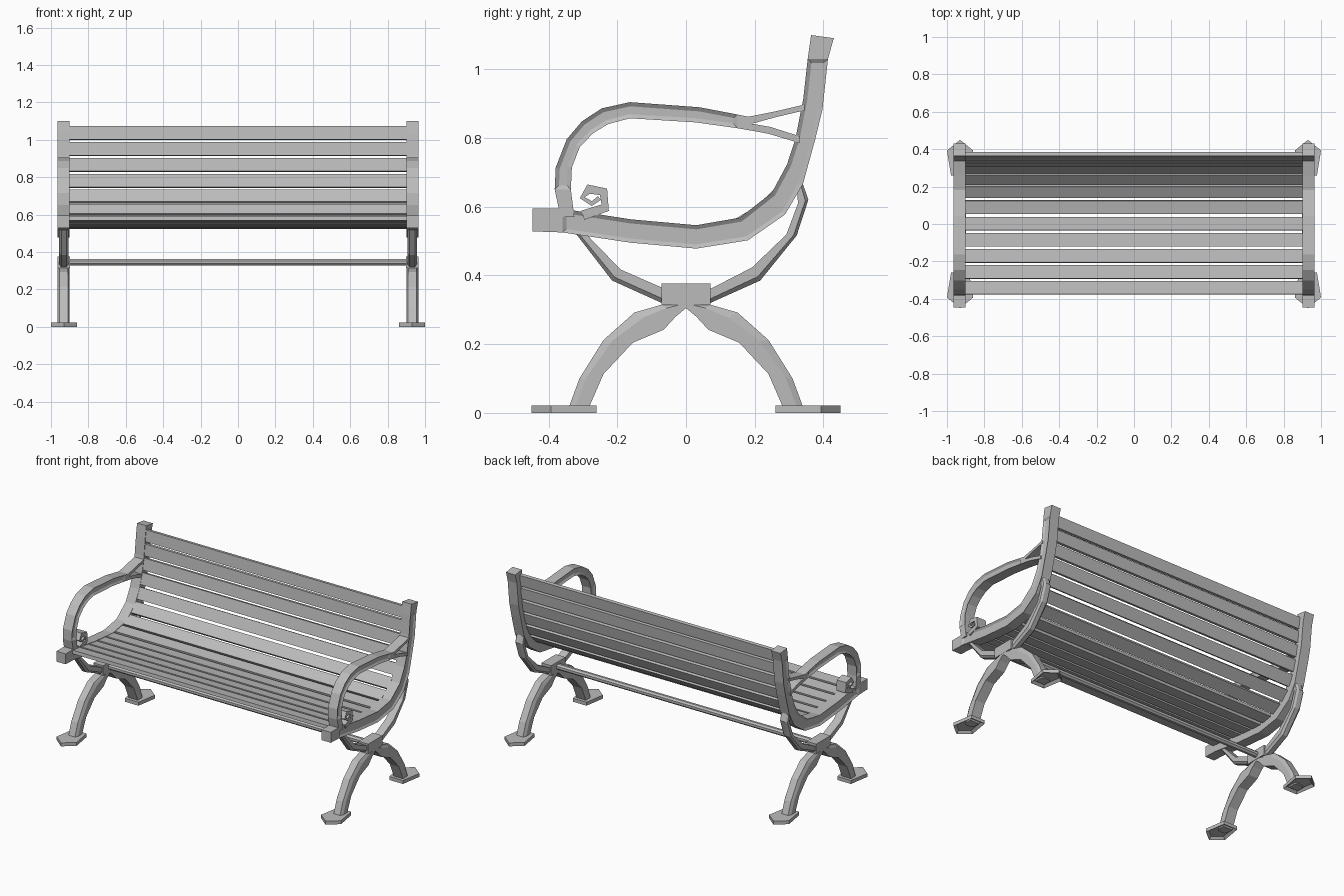
import bpy, bmesh, math
from mathutils import Matrix, Vector

if "Cube" in bpy.data.objects:
    bpy.data.objects.remove(bpy.data.objects["Cube"], do_unlink=True)

grey = bpy.data.materials.new("painted grey metal")
grey.use_nodes = True
COLOUR = (0.5, 0.5, 0.5, 1)
grey.diffuse_color = COLOUR
grey.node_tree.nodes["Principled BSDF"].inputs["Base Color"].default_value = COLOUR

X_IN, X_OUT = 0.9, 0.965


def finish(name, bm, mirror=(False, False)):
    """Turn a bmesh into an object, optionally mirrored in x and y."""
    bmesh.ops.recalc_face_normals(bm, faces=bm.faces)
    mesh = bpy.data.meshes.new(name)
    bm.to_mesh(mesh)
    bm.free()
    mesh.materials.append(grey)
    obj = bpy.data.objects.new(name, mesh)
    bpy.context.collection.objects.link(obj)
    if any(mirror):
        mod = obj.modifiers.new("mirror", 'MIRROR')
        mod.use_axis = (mirror[0], mirror[1], False)
        mod.use_mirror_merge = False
    return obj


def band(name, outer, inner, x0=X_IN, x1=X_OUT, chamfer=0.0, panel=None, both=False):
    """Solid band between two side-view edges, optionally chamfered or with a sunk panel."""
    bm = bmesh.new()
    if chamfer:
        section = [(0, x0 + chamfer), (0, x1 - chamfer), (0.3, x1), (1, x1), (1, x0), (0.3, x0)]
    else:
        section = [(0, x0), (0, x1), (1, x1), (1, x0)]
    rings = []
    for a, b in zip(outer, inner):
        a, b = Vector(a), Vector(b)
        ring = []
        for t, x in section:
            p = a.lerp(b, t)
            ring.append(bm.verts.new((x, p.x, p.y)))
        rings.append(ring)
    n = len(section)
    sides = {1: [], 3: []}
    for r, s in zip(rings, rings[1:]):
        for k in range(n):
            f = bm.faces.new((r[k], r[(k + 1) % n], s[(k + 1) % n], s[k]))
            if k in sides:
                sides[k].append(f)
    bm.faces.new(rings[0])
    bm.faces.new(rings[-1])
    bmesh.ops.recalc_face_normals(bm, faces=bm.faces)
    if panel:
        for k in ((1, 3) if both else (1,)):
            bmesh.ops.inset_region(bm, faces=sides[k][panel[0]:panel[1]],
                                   thickness=0.012, depth=-0.008, use_even_offset=True)
    return finish(name, bm, (True, False))


def box(bm, size, matrix):
    bmesh.ops.create_cube(bm, size=1, matrix=matrix @ Matrix.Diagonal((*size, 1)))


# Side rail: front block, seat and back post in one sweep
rail_top = [(-.446, .594), (-.36, .594), (-.16, .563), (.03, .546), (.157, .568), (.25, .641),
            (.294, .723), (.318, .796), (.341, .913), (.354, 1.03), (.364, 1.099)]
rail_low = [(-.446, .528), (-.36, .525), (-.16, .495), (.03, .478), (.18, .502), (.288, .577),
            (.34, .665), (.376, .796), (.397, .883), (.413, 1.03), (.43, 1.09)]
band("side_rail", rail_top, rail_low, panel=(1, 9))

# Armrest loop with its forked rear end
band("armrest",
     [(-.365, .57), (-.382, .65), (-.379, .714), (-.347, .796), (-.303, .848), (-.245, .886),
      (-.163, .904), (.04, .889), (.15, .868), (.19, .86)],
     [(-.325, .57), (-.335, .65), (-.332, .714), (-.309, .773), (-.271, .813), (-.227, .84),
      (-.163, .857), (.03, .845), (.15, .828), (.185, .822)],
     panel=(1, 8), both=True)
band("armrest_upper_fork", [(.18, .861), (.26, .877), (.345, .897)],
     [(.18, .838), (.26, .86), (.345, .88)])
band("armrest_lower_fork", [(.17, .845), (.245, .832), (.33, .805)],
     [(.17, .825), (.24, .812), (.33, .785)])

# Scroll under the armrest: a ribbon offset from its centre line
curl = [Vector(p) for p in [(-.3, .575), (-.235, .597), (-.24, .643), (-.283, .651),
                            (-.302, .626), (-.274, .609), (-.252, .625)]]
left, right = [], []
for i, p in enumerate(curl):
    d = (curl[min(i + 1, len(curl) - 1)] - curl[max(i - 1, 0)]).normalized()
    side = Vector((-d.y, d.x)) * (0.014 if i < 4 else 0.007)
    left.append(p + side)
    right.append(p - side)
band("scroll", left, right)

# Struts rising from the hub to the rail
band("front_strut", [(-.327, .53), (-.215, .385), (-.06, .315)],
     [(-.295, .525), (-.19, .417), (-.06, .36)], .905, .957, chamfer=.012)
band("back_strut", [(.338, .672), (.356, .62), (.322, .516), (.216, .385), (.06, .315)],
     [(.322, .65), (.326, .61), (.292, .519), (.192, .423), (.06, .355)],
     .905, .957, chamfer=.012)

# Curved legs, front and back
for name, s in (("front_leg", -1), ("back_leg", 1)):
    outer = [(.345, .005), (.31, .1), (.24, .212), (.15, .292), (.07, .315), (0, .325)]
    inner = [(.287, .005), (.24, .113), (.155, .204), (.065, .242), (.03, .28), (0, .305)]
    band(name, [(s * y, z) for y, z in outer], [(s * y, z) for y, z in inner], chamfer=.01)

# Hub blocks where legs and struts meet
bm = bmesh.new()
box(bm, (.068, .143, .063), Matrix.Translation((.932, 0, .345)))
finish("hub", bm, (True, False))

# Pointed feet, hollow underneath
bm = bmesh.new()
outline = [(0, .45), (.07, .393), (.048, .26), (-.048, .26), (-.07, .393)]
base = bm.faces.new([bm.verts.new((.93 + x, y, 0)) for x, y in outline])
top = bmesh.ops.extrude_face_region(bm, geom=[base], use_keep_orig=True)
bmesh.ops.translate(bm, vec=(0, 0, .022),
                    verts=[v for v in top["geom"] if isinstance(v, bmesh.types.BMVert)])
bmesh.ops.recalc_face_normals(bm, faces=bm.faces)
bmesh.ops.inset_region(bm, faces=[f for f in bm.faces if f.normal.z < -.9],
                       thickness=.015, depth=-.014, use_even_offset=True)
finish("feet", bm, (True, True))

# Stretcher bar between the hubs
bm = bmesh.new()
bmesh.ops.create_cone(bm, cap_ends=True, segments=8, radius1=.019, radius2=.019, depth=1.82,
                      matrix=Matrix.Translation((0, 0, .345)) @ Matrix.Rotation(math.pi / 2, 4, 'Y')
                      @ Matrix.Rotation(math.pi / 8, 4, 'Z'))
finish("stretcher_bar", bm)

# Slats spaced evenly along the upper edge of the rail
path = [Vector(p) for p in [(-.375, .594)] + rail_top[1:]]


def along(s):
    for a, b in zip(path, path[1:]):
        length = (b - a).length
        if s <= length:
            return a.lerp(b, s / length)
        s -= length
    return path[-1]


WIDTH, THICK, COUNT, PITCH = .072, .022, 13, .0862
for i in range(COUNT):
    s = WIDTH / 2 + i * PITCH
    a, b = along(s - WIDTH / 2), along(s + WIDTH / 2)
    d = (b - a).normalized()
    c = (a + b) / 2 + Vector((d.y, -d.x)) * (THICK / 2 + .003)
    bm = bmesh.new()
    box(bm, (1.81, WIDTH, THICK), Matrix.Translation((0, c.x, c.y))
        @ Matrix.Rotation(math.atan2(d.y, d.x), 4, 'X'))
    finish("seat_slat" if i < 7 else "back_slat", bm)
